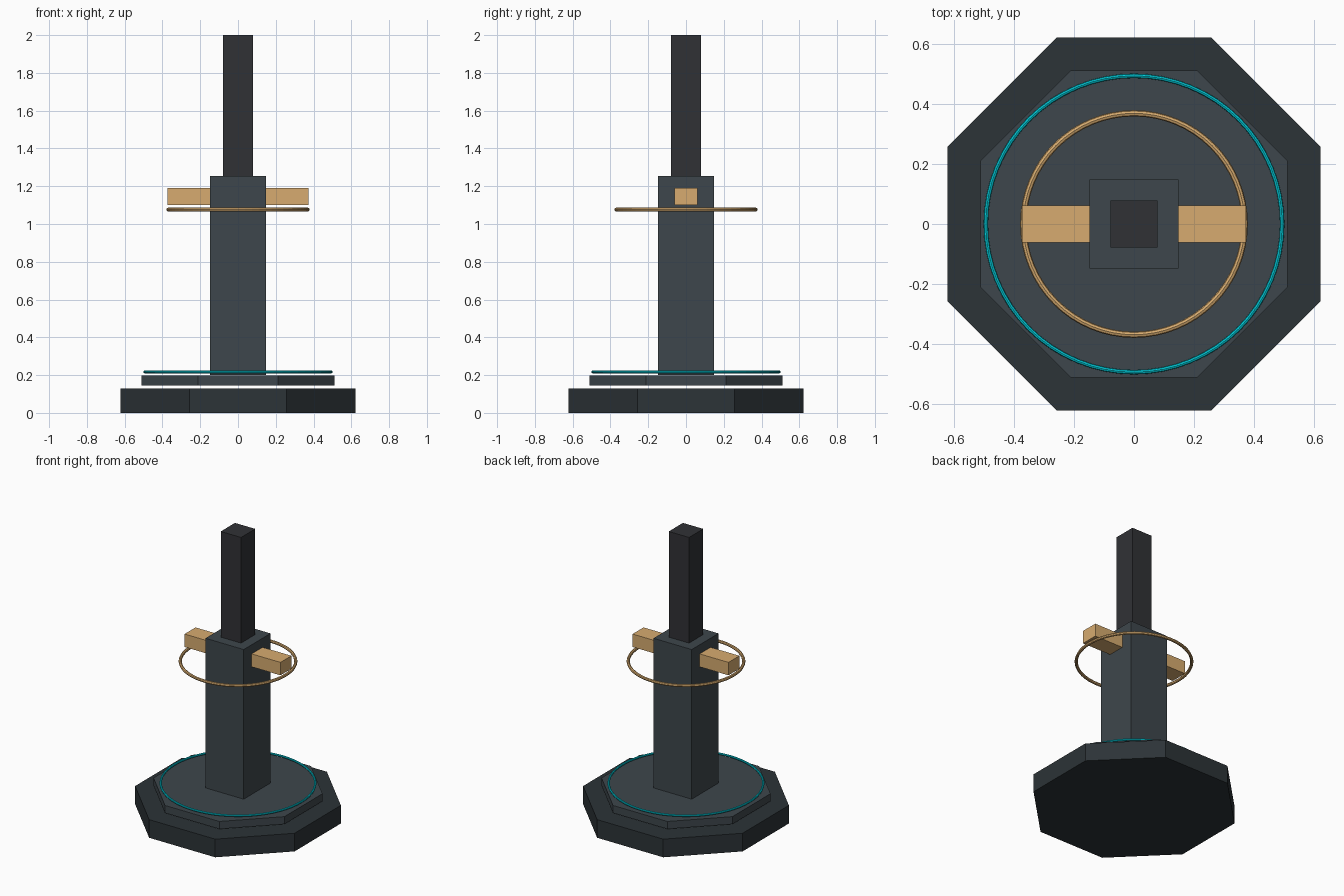
import bpy
from math import cos, pi

if "Cube" in bpy.data.objects:
    bpy.data.objects.remove(bpy.data.objects["Cube"])


def material(name, rgb):
    m = bpy.data.materials.new(name)
    m.diffuse_color = (*rgb, 1)
    m.use_nodes = True
    m.node_tree.nodes["Principled BSDF"].inputs["Base Color"].default_value = m.diffuse_color
    return m


BASE = material("dark_slate", (0.025, 0.033, 0.038, ))
BODY = material("slate", (0.048, 0.062, 0.072))
MAST = material("charcoal", (0.030, 0.031, 0.036))
BRASS = material("brass", (0.68, 0.41, 0.16))
CYAN = material("cyan", (0.0, 0.60, 0.70))


def finish(name, mat):
    ob = bpy.context.object
    ob.name = ob.data.name = name
    ob.data.materials.append(mat)
    return ob


def octagon(name, apothem, z0, z1, mat):
    bpy.ops.mesh.primitive_cylinder_add(
        vertices=8, radius=apothem / cos(pi / 8), depth=z1 - z0,
        location=(0, 0, (z0 + z1) / 2), rotation=(0, 0, pi / 8))
    bpy.ops.object.transform_apply(location=False)
    return finish(name, mat)


def box(name, x, y, z, mat):
    bounds = (x, y, z)
    bpy.ops.mesh.primitive_cube_add(size=1, location=[(a + b) / 2 for a, b in bounds])
    bpy.context.object.scale = [b - a for a, b in bounds]
    bpy.ops.object.transform_apply(location=False)
    return finish(name, mat)


def ring(name, major, minor, z, mat):
    bpy.ops.mesh.primitive_torus_add(
        major_radius=major, minor_radius=minor,
        major_segments=64, minor_segments=8, location=(0, 0, z))
    return finish(name, mat)


# Stepped octagonal base with a glowing ring
octagon("base", 0.622, 0.0, 0.128, BASE)
octagon("base_plate", 0.511, 0.145, 0.198, BODY)
ring("base_ring", 0.494, 0.0075, 0.217, CYAN)

# Square column and thinner mast
box("column", (-0.149, 0.149), (-0.149, 0.149), (0.2, 1.255), BODY)
box("mast", (-0.079, 0.079), (-0.079, 0.079), (1.255, 2.0), MAST)

# Side arms and the ring below them
for side, x in (("left", (-0.374, -0.149)), ("right", (0.149, 0.374))):
    box(f"{side}_arm", x, (-0.061, 0.061), (1.10, 1.191), BRASS)
ring("collar_ring", 0.369, 0.0105, 1.076, BRASS)
